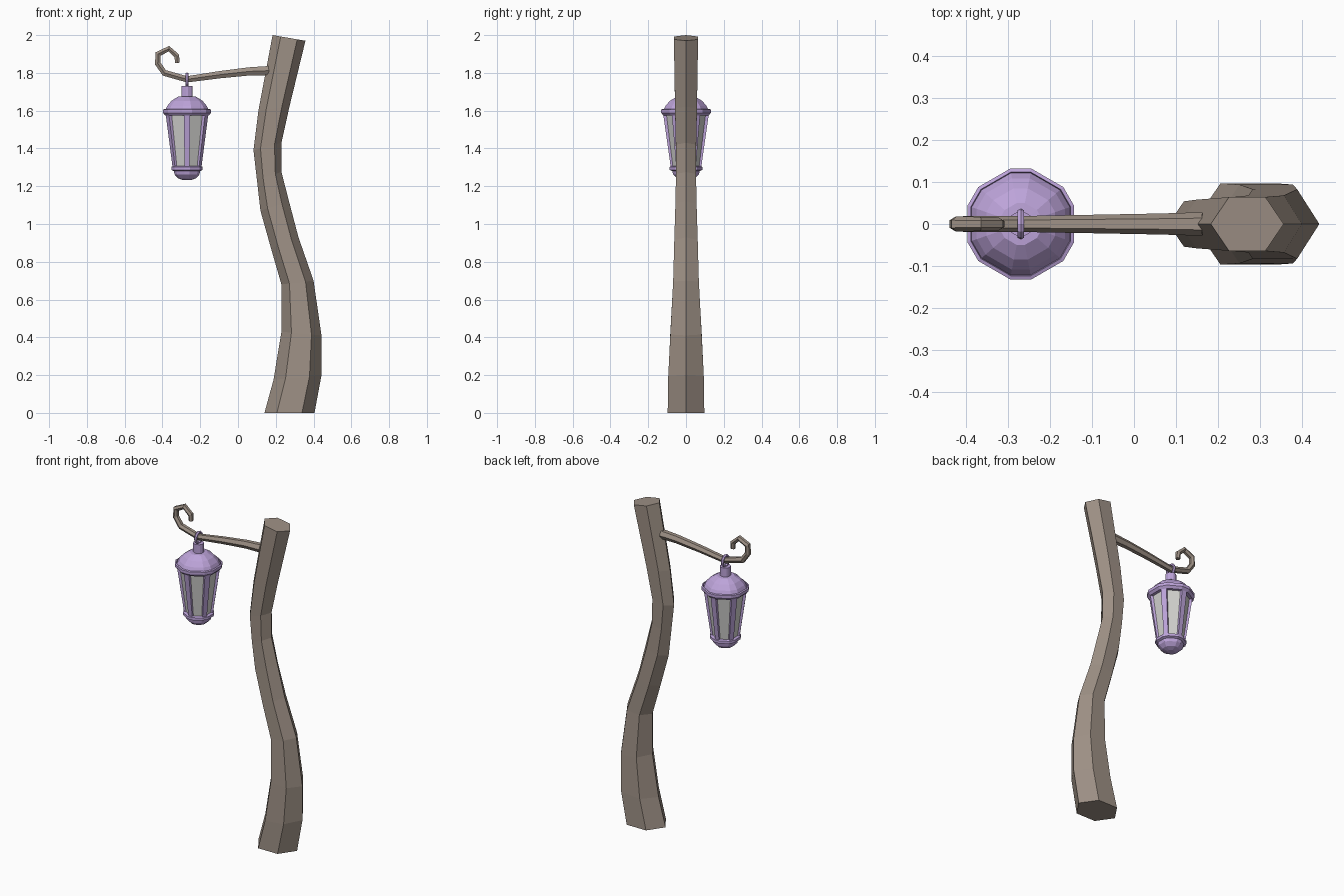
import bpy, bmesh
from math import sin, cos, pi, radians
from mathutils import Vector

cube = bpy.data.objects.get("Cube")
if cube:
    bpy.data.objects.remove(cube, do_unlink=True)


def material(name, colour):
    m = bpy.data.materials.new(name)
    m.use_nodes = True
    m.diffuse_color = (*colour, 1)
    m.node_tree.nodes["Principled BSDF"].inputs["Base Color"].default_value = (*colour, 1)
    return m


wood = material("weathered wood", (0.34, 0.28, 0.235))
metal = material("lilac metal", (0.51, 0.37, 0.70))
pane = material("pale glass", (0.65, 0.65, 0.63))
LX = -0.27  # lantern axis


def loft(name, rings, mat):
    """Skin a list of equal-sized point rings and cap both ends."""
    bm = bmesh.new()
    loops = [[bm.verts.new(p) for p in ring] for ring in rings]
    n = len(loops[0])
    for a, b in zip(loops, loops[1:]):
        for i in range(n):
            j = (i + 1) % n
            bm.faces.new((a[i], a[j], b[j], b[i]))
    bm.faces.new(loops[0])
    bm.faces.new(loops[-1])
    bmesh.ops.recalc_face_normals(bm, faces=bm.faces)
    mesh = bpy.data.meshes.new(name)
    bm.to_mesh(mesh)
    bm.free()
    mesh.materials.append(mat)
    obj = bpy.data.objects.new(name, mesh)
    bpy.context.collection.objects.link(obj)
    return obj


def hexagon(centre, axis, depth):
    """Hexagon with corners along +-axis and flats at y = +-depth."""
    side = Vector((0, depth / sin(pi / 3), 0))
    return [centre + axis * cos(k * pi / 3) + side * sin(k * pi / 3) for k in range(6)]


# Crooked post: left x, left z, right x, right z, half depth
post = [(0.14, 0, 0.405, 0, 0.097), (0.188, 0.175, 0.442, 0.20, 0.094),
        (0.23, 0.43, 0.442, 0.41, 0.083), (0.23, 0.68, 0.40, 0.70, 0.068),
        (0.175, 0.87, 0.32, 0.93, 0.062), (0.119, 1.07, 0.27, 1.12, 0.056),
        (0.10, 1.235, 0.23, 1.275, 0.053), (0.082, 1.39, 0.23, 1.43, 0.054),
        (0.108, 1.60, 0.272, 1.62, 0.058), (0.183, 2.0, 0.357, 1.97, 0.064)]
rings = []
for lx, lz, rx, rz, d in post:
    left, right = Vector((lx, 0, lz)), Vector((rx, 0, rz))
    rings.append(hexagon((left + right) / 2, (right - left) / 2, d))
loft("post", rings, wood)

# Curled arm: x, z, radius
arm = [(0.163, 1.812, 0.028), (0.06, 1.808, 0.025), (-0.10, 1.79, 0.022),
       (-0.27, 1.766, 0.019), (-0.39, 1.80, 0.019), (-0.425, 1.85, 0.018),
       (-0.423, 1.90, 0.018), (-0.366, 1.928, 0.017), (-0.324, 1.89, 0.016),
       (-0.321, 1.853, 0.014)]
path = [Vector((x, 0, z)) for x, z, r in arm]
rings = []
for i, p in enumerate(path):
    t = (path[min(i + 1, len(path) - 1)] - path[max(i - 1, 0)]).normalized()
    normal = Vector((-t.z, 0, t.x))
    r = arm[i][2]
    rings.append([p + normal * r * sin(k * pi / 3) + Vector((0, r * cos(k * pi / 3), 0))
                  for k in range(6)])
loft("curled_arm", rings, wood)

# Hexagon with cut corners, sized across its long sides
HALF = radians(19)
ANGLES = [k * pi / 3 + s * HALF for k in range(6) for s in (-1, 1)]


def turned(name, profile):
    """Stack cut-corner hexagons from (half width, height) pairs."""
    return loft(name, [[(LX + r / cos(HALF) * cos(a), r / cos(HALF) * sin(a), z)
                        for a in ANGLES] for r, z in profile], metal)


turned("lantern_roof", [(0.029, 1.73), (0.029, 1.675), (0.048, 1.674), (0.082, 1.652),
                        (0.105, 1.625), (0.117, 1.600), (0.119, 1.609), (0.127, 1.606),
                        (0.127, 1.588), (0.115, 1.574)])
turned("lantern_base", [(0.076, 1.306), (0.083, 1.302), (0.083, 1.286), (0.070, 1.280),
                        (0.066, 1.262), (0.047, 1.242), (0.020, 1.232)])

# Glass panes
TOP, BOTTOM = 1.585, 1.295
loft("lantern_glass", [[(LX + r * cos(pi / 6 + k * pi / 3), r * sin(pi / 6 + k * pi / 3), z)
                        for k in range(6)] for r, z in ((0.076, BOTTOM), (0.114, TOP))], pane)

# Corner bars
for k in range(6):
    a = pi / 6 + k * pi / 3
    out, side = Vector((cos(a), sin(a), 0)), Vector((-sin(a), cos(a), 0))
    rings = []
    for r, w, z in ((0.080, 0.013, BOTTOM), (0.121, 0.017, TOP)):
        c = Vector((LX, 0, z))
        rings.append([c + out * (r + dr) + side * s * w
                      for dr, s in ((0, -1), (0, 1), (-0.03, 1), (-0.03, -1))])
    loft(f"lantern_bar_{k + 1}", rings, metal)

# Hanging ring around the arm
bm = bmesh.new()
N, M = 12, 6
grid = [[bm.verts.new((LX + 0.009 * sin(2 * pi * j / M),
                       (0.029 + 0.008 * cos(2 * pi * j / M)) * cos(2 * pi * i / N),
                       1.762 + (0.032 + 0.008 * cos(2 * pi * j / M)) * sin(2 * pi * i / N)))
         for j in range(M)] for i in range(N)]
for i in range(N):
    for j in range(M):
        a, b = grid[i], grid[(i + 1) % N]
        bm.faces.new((a[j], b[j], b[(j + 1) % M], a[(j + 1) % M]))
bmesh.ops.recalc_face_normals(bm, faces=bm.faces)
mesh = bpy.data.meshes.new("hanging_ring")
bm.to_mesh(mesh)
bm.free()
mesh.materials.append(metal)
bpy.context.collection.objects.link(bpy.data.objects.new("hanging_ring", mesh))
